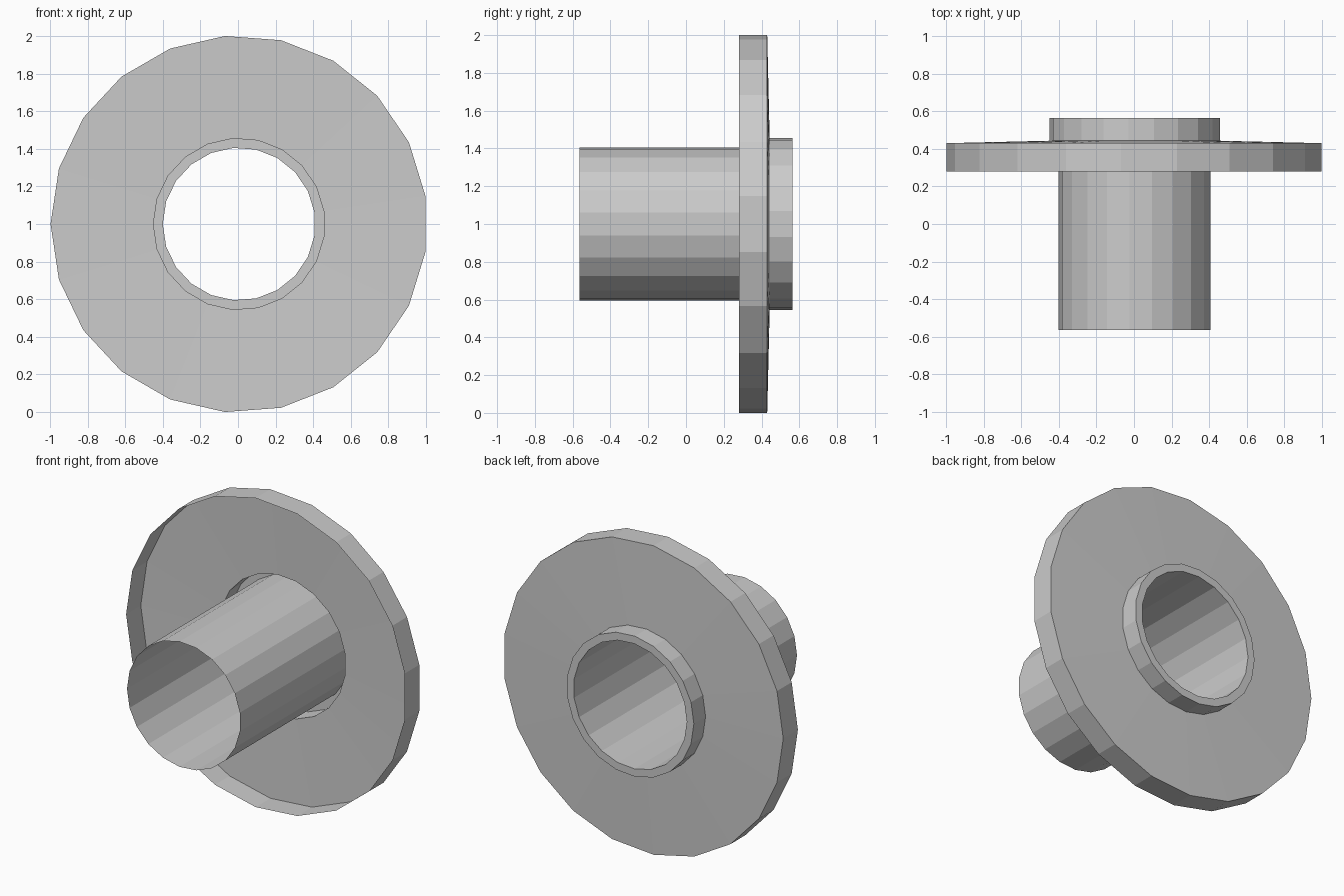
import bpy
import bmesh
from math import cos, sin, pi

if "Cube" in bpy.data.objects:
    bpy.data.objects.remove(bpy.data.objects["Cube"])

SIDES = 21
CX, CZ = 0.0056, 1.0   # axis position; the axis runs along y


def lathe(name, profile):
    """Spin an open (radius, y) profile around the y axis as a flat-shaded shell."""
    bm = bmesh.new()
    rings = []
    for r, y in profile:
        ring = []
        for i in range(SIDES):
            a = pi + 2 * pi * i / SIDES
            ring.append(bm.verts.new((CX + r * cos(a), y, CZ + r * sin(a))))
        rings.append(ring)
    for a, b in zip(rings, rings[1:]):
        for i in range(SIDES):
            j = (i + 1) % SIDES
            bm.faces.new((a[i], b[i], b[j], a[j]))
    mesh = bpy.data.meshes.new(name)
    bm.to_mesh(mesh)
    bm.free()
    obj = bpy.data.objects.new(name, mesh)
    bpy.context.collection.objects.link(obj)
    return obj


# Flange: rim wall and slightly conical back face, open at the front
lathe("flange", [(1.0028, 0.28), (1.0028, 0.43), (0.456, 0.443)])

# Collar: short raised ring behind the flange with a flat end lip
lathe("collar", [(0.456, 0.443), (0.456, 0.563), (0.406, 0.563)])

# Sleeve: thin open tube running the full depth
lathe("sleeve", [(0.406, 0.563), (0.406, -0.563)])
